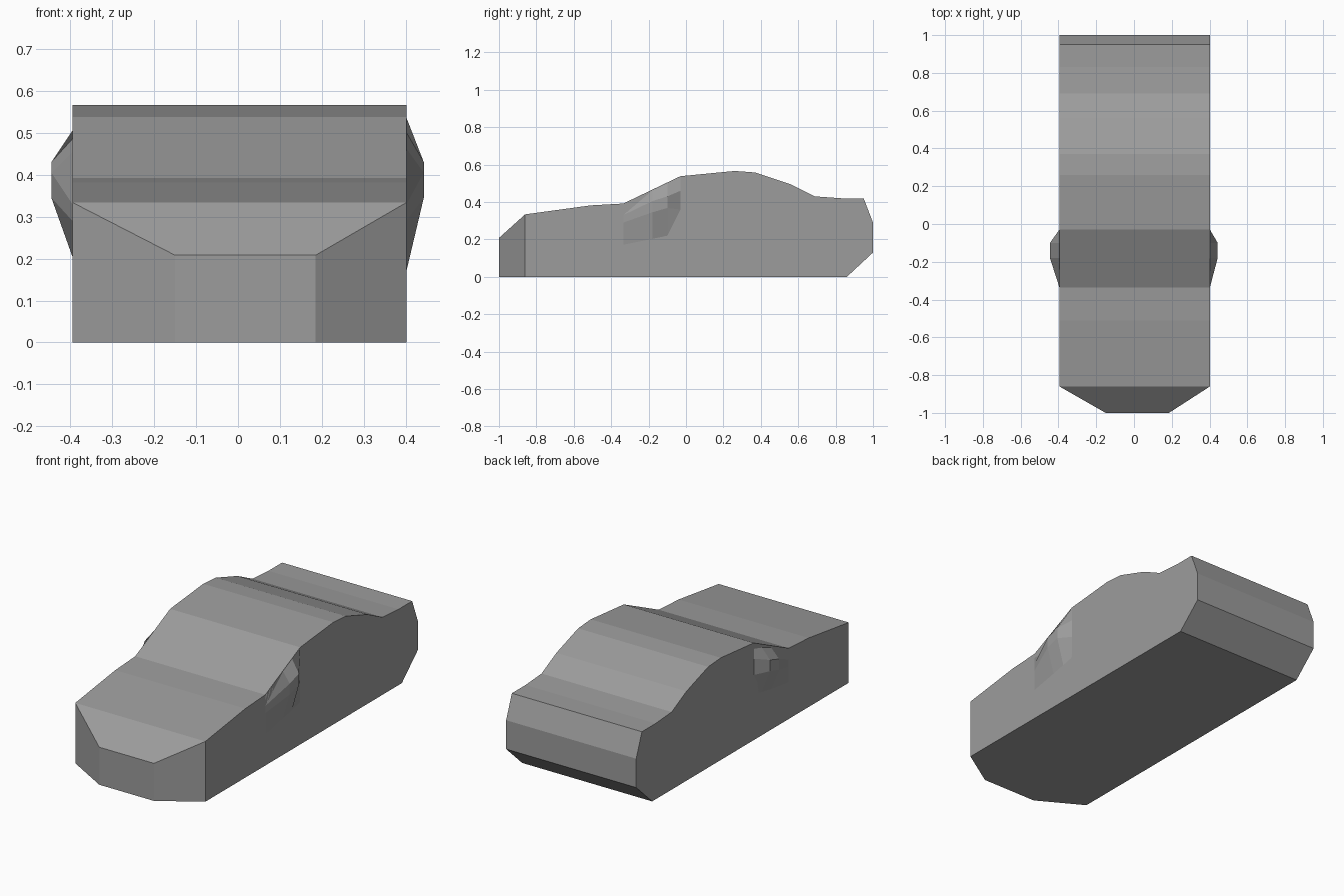
import bpy, bmesh

if "Cube" in bpy.data.objects:
    bpy.data.objects.remove(bpy.data.objects["Cube"])

LEFT, RIGHT = -0.395, 0.402

paint = bpy.data.materials.new("dark_grey")
paint.diffuse_color = (0.335, 0.335, 0.335, 1)
paint.use_nodes = True
paint.node_tree.nodes["Principled BSDF"].inputs["Base Color"].default_value = paint.diffuse_color


def finish(bm, name):
    bmesh.ops.recalc_face_normals(bm, faces=bm.faces)
    mesh = bpy.data.meshes.new(name)
    bm.to_mesh(mesh)
    bm.free()
    mesh.materials.append(paint)
    obj = bpy.data.objects.new(name, mesh)
    bpy.context.collection.objects.link(obj)
    return obj


# Car body: side profile (y, z) spanned across the width, starting at the nose joint
profile = [(-0.86, 0), (-0.86, 0.334), (-0.51, 0.382), (-0.335, 0.392),
           (-0.03, 0.538), (0.26, 0.566), (0.37, 0.558), (0.56, 0.495),
           (0.69, 0.43), (0.83, 0.42), (0.95, 0.42), (1.0, 0.29),
           (1.0, 0.13), (0.86, 0)]
bm = bmesh.new()
left = [bm.verts.new((LEFT, y, z)) for y, z in profile]
right = [bm.verts.new((RIGHT, y, z)) for y, z in profile]
bm.faces.new(left)
bm.faces.new(right)
for i in range(1, len(profile) - 1):
    bm.faces.new((left[i], left[i + 1], right[i + 1], right[i]))

# Tapered nose with a sloping top
nl = [bm.verts.new((-0.15, -1, z)) for z in (0, 0.208)]
nr = [bm.verts.new((0.185, -1, z)) for z in (0, 0.208)]
bm.faces.new((nl[0], nl[1], nr[1], nr[0]))
bm.faces.new((left[1], right[1], nr[1], nl[1]))
bm.faces.new((left[0], left[1], nl[1], nl[0]))
bm.faces.new((right[0], right[1], nr[1], nr[0]))
bm.faces.new((left[0], nl[0], nr[0], right[0], right[-1], left[-1]))
finish(bm, "car_body")


# Side mirror: 4 x 4 grid against the door, its four middle points pushed outwards
def side_mirror(name, base_x, tip_x, columns):
    bm = bmesh.new()
    grid = []
    for i, (y, heights) in enumerate(columns):
        grid.append([bm.verts.new((tip_x if i in (1, 2) and j in (1, 2) else base_x, y, z))
                     for j, z in enumerate(heights)])
    for i in range(3):
        for j in range(3):
            bm.faces.new((grid[i][j], grid[i + 1][j], grid[i + 1][j + 1], grid[i][j + 1]))
    # flat back against the body
    bm.faces.new([grid[i][0] for i in range(4)] + grid[3][1:]
                 + [grid[i][3] for i in (2, 1, 0)] + [grid[0][2], grid[0][1]])
    finish(bm, name)


side_mirror("right_mirror", RIGHT, 0.443,
            [(-0.335, (0.172, 0.29, 0.33, 0.39)), (-0.18, (0.203, 0.345, 0.405, 0.462)),
             (-0.10, (0.22, 0.368, 0.43, 0.50)), (-0.03, (0.235, 0.36, 0.46, 0.535))])
side_mirror("left_mirror", LEFT, -0.445,
            [(-0.335, (0.205, 0.29, 0.33, 0.385)), (-0.18, (0.225, 0.345, 0.405, 0.455)),
             (-0.10, (0.24, 0.368, 0.43, 0.485)), (-0.03, (0.25, 0.36, 0.45, 0.505))])
